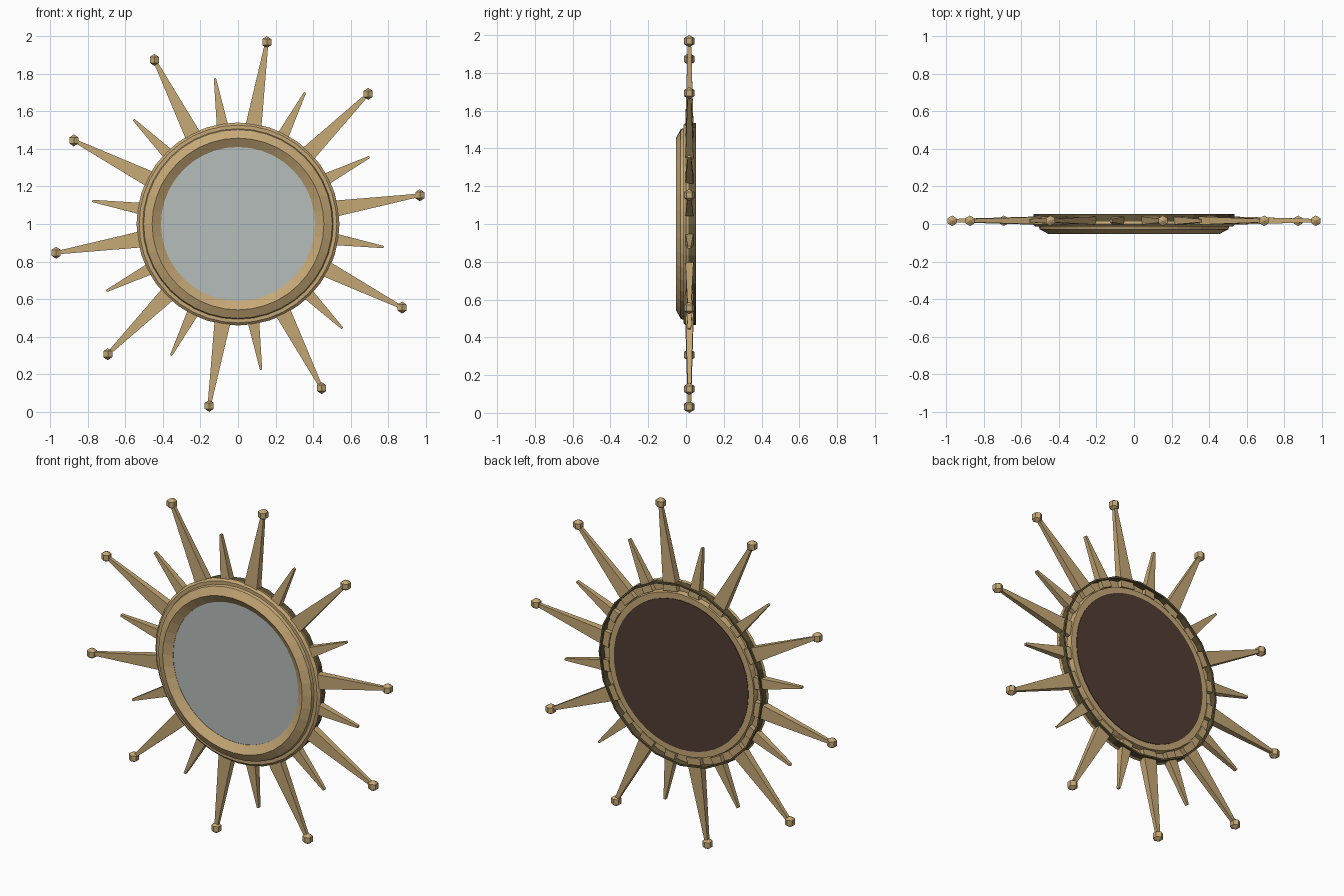
import bpy, bmesh, math
from mathutils import Matrix, Vector

cube = bpy.data.objects.get("Cube")
if cube:
    bpy.data.objects.remove(cube, do_unlink=True)

CENTRE = Vector((0, 0, 1))


def material(name, colour):
    mat = bpy.data.materials.new(name)
    mat.use_nodes = True
    mat.diffuse_color = (*colour, 1)
    mat.node_tree.nodes["Principled BSDF"].inputs["Base Color"].default_value = (*colour, 1)
    return mat


gold = material("antique gold", (0.56, 0.39, 0.18))
bronze = material("dark bronze", (0.12, 0.09, 0.04))
glass = material("mirror glass", (0.46, 0.51, 0.50))
wood = material("dark wood", (0.085, 0.047, 0.034))


def finish(name, bm, mat):
    mesh = bpy.data.meshes.new(name)
    bmesh.ops.recalc_face_normals(bm, faces=bm.faces)
    bm.to_mesh(mesh)
    bm.free()
    mesh.materials.append(mat)
    obj = bpy.data.objects.new(name, mesh)
    obj.location = CENTRE
    bpy.context.collection.objects.link(obj)
    return obj


def ring(name, profile, sides, mat):
    """Turn a closed (radius, y) profile around the y axis."""
    bm = bmesh.new()
    loops = []
    for i in range(sides):
        a = math.tau * i / sides
        loops.append([bm.verts.new((r * math.cos(a), y, r * math.sin(a))) for r, y in profile])
    n = len(profile)
    for i in range(sides):
        a, b = loops[i], loops[(i + 1) % sides]
        for j in range(n):
            k = (j + 1) % n
            bm.faces.new((a[j], a[k], b[k], b[j]))
    return finish(name, bm, mat)


def disc(name, radius, y, depth, mat):
    bm = bmesh.new()
    spin = Matrix.Translation((0, y, 0)) @ Matrix.Rotation(math.pi / 2, 4, "X")
    bmesh.ops.create_cone(bm, cap_ends=True, segments=48, radius1=radius,
                          radius2=radius, depth=depth, matrix=spin)
    return finish(name, bm, mat)


def ray(name, angle, inner, outer, base_w, tip_w):
    """Tapered bar pointing outwards from the frame."""
    bm = bmesh.new()
    bmesh.ops.create_cube(bm, size=1)
    for v in bm.verts:
        tip = v.co.x > 0
        v.co.x = outer if tip else inner
        v.co.z *= tip_w if tip else base_w
        v.co.y = 0.018 + v.co.y * (0.018 if tip else 0.046)
    bm.transform(Matrix.Rotation(-angle, 4, "Y"))
    return finish(name, bm, gold)


def ball(name, angle, radius):
    """Faceted bead at the tip of a long ray."""
    bm = bmesh.new()
    bmesh.ops.create_uvsphere(bm, u_segments=6, v_segments=3, radius=0.032)
    bm.transform(Matrix.Translation((radius * math.cos(angle), 0.017, radius * math.sin(angle))))
    return finish(name, bm, gold)


# Moulded frame with a recessed back channel
ring("frame", [(0.41, -0.022), (0.457, -0.052), (0.502, -0.028), (0.507, -0.012),
               (0.526, -0.012), (0.54, 0.0), (0.536, 0.014), (0.48, 0.014),
               (0.475, 0.044), (0.41, 0.044)], 40, gold)

# Low-sided rim around the back
ring("back_rim", [(0.526, 0.008), (0.536, 0.008), (0.536, 0.052), (0.526, 0.052)], 20, bronze)

# Mirror and backing board
disc("mirror_glass", 0.425, -0.012, 0.016, glass)
disc("backing_board", 0.44, 0.041, 0.012, wood)

# Alternating long and short rays
for i in range(10):
    a = math.radians(9 + 36 * i)
    ray(f"long_ray_{i + 1}", a, 0.48, 0.975, 0.092, 0.018)
    ball(f"ray_bead_{i + 1}", a, 0.98)
    ray(f"short_ray_{i + 1}", a + math.radians(18), 0.48, 0.785, 0.07, 0.012)
